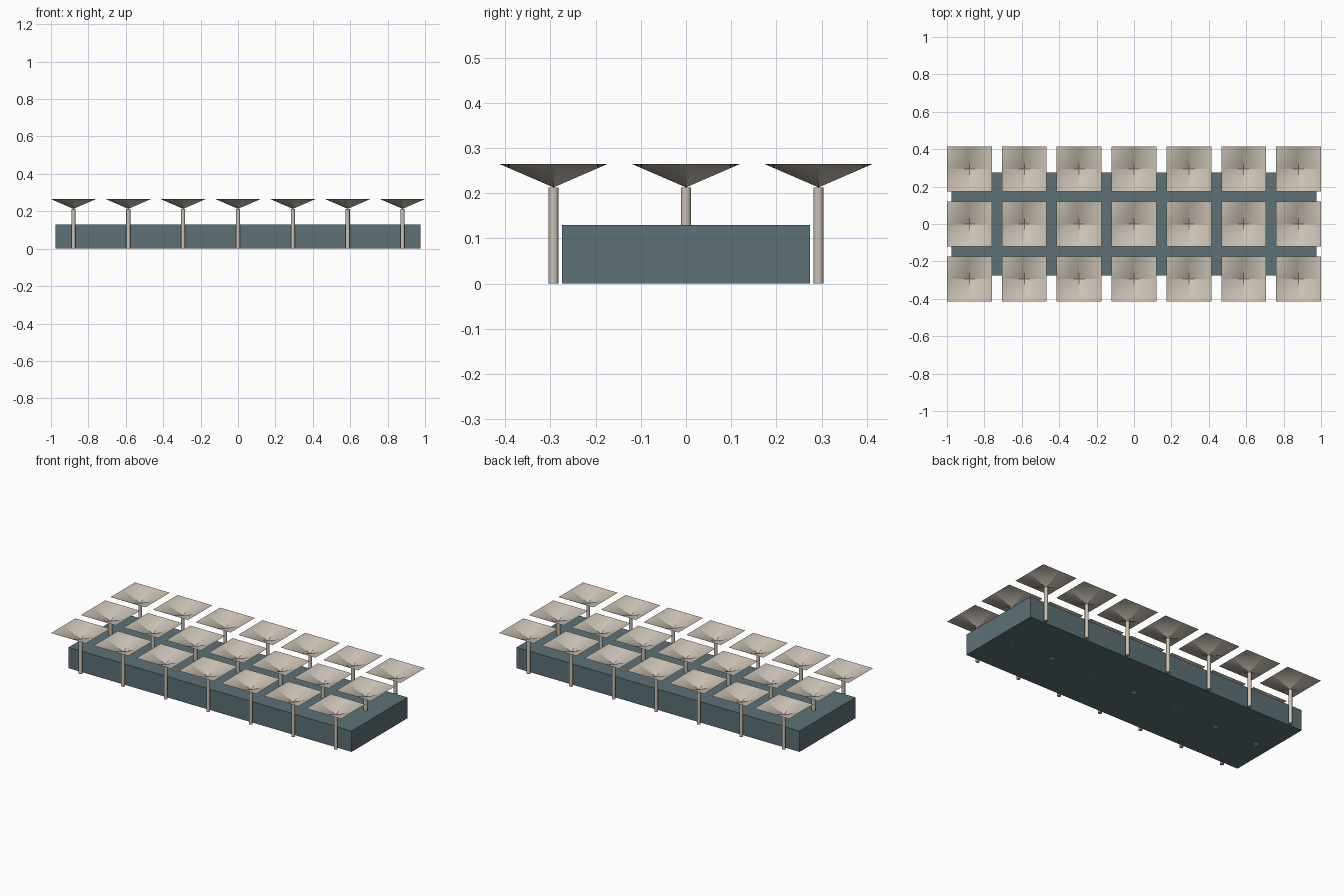
import bpy, bmesh

cube = bpy.data.objects.get("Cube")
if cube:
    bpy.data.objects.remove(cube, do_unlink=True)


def make_material(name, rgb):
    mat = bpy.data.materials.new(name)
    mat.use_nodes = True
    mat.diffuse_color = (*rgb, 1)
    mat.node_tree.nodes["Principled BSDF"].inputs["Base Color"].default_value = (*rgb, 1)
    return mat


concrete = make_material("pale concrete", (0.60, 0.54, 0.46))
glass = make_material("blue grey glass", (0.11, 0.165, 0.18))

SPACING, HALF = 0.2933, 0.12
APEX, RIM = 0.213, 0.265


def add_object(name, mesh, location):
    obj = bpy.data.objects.new(name, mesh)
    obj.location = location
    bpy.context.collection.objects.link(obj)
    return obj


# Canopy shell: four ruled, curved quadrants dipping to the column
def canopy_mesh():
    bm = bmesh.new()
    bmesh.ops.create_grid(bm, x_segments=16, y_segments=16, size=HALF)
    for v in bm.verts:
        u, w = abs(v.co.x) / HALF, abs(v.co.y) / HALF
        v.co.z = (RIM - APEX) * (u + w - u * w)
    mesh = bpy.data.meshes.new("canopy")
    bm.to_mesh(mesh)
    bm.free()
    mesh.materials.append(concrete)
    return mesh


# Round column, standing on the ground
def column_mesh():
    bm = bmesh.new()
    bmesh.ops.create_cone(bm, cap_ends=True, segments=24, radius1=0.011,
                          radius2=0.011, depth=APEX)
    bmesh.ops.translate(bm, verts=bm.verts, vec=(0, 0, APEX / 2))
    for f in bm.faces:
        f.smooth = len(f.verts) == 4
    for e in bm.edges:
        e.smooth = all(f.smooth for f in e.link_faces)
    mesh = bpy.data.meshes.new("column")
    bm.to_mesh(mesh)
    bm.free()
    mesh.materials.append(concrete)
    return mesh


# Enclosed hall
bpy.ops.mesh.primitive_cube_add(size=1, location=(0, 0, 0.065))
hall = bpy.context.object
hall.name = "hall"
hall.scale = (1.952, 0.55, 0.13)
hall.data.materials.append(glass)

# Grid of umbrella canopies and columns
canopy, column = canopy_mesh(), column_mesh()
for row, side in zip((-1, 0, 1), ("front", "middle", "back")):
    for i in range(7):
        x, y = (i - 3) * SPACING, row * SPACING
        add_object(f"{side}_canopy_{i + 1}", canopy, (x, y, APEX))
        add_object(f"{side}_column_{i + 1}", column, (x, y, 0))
